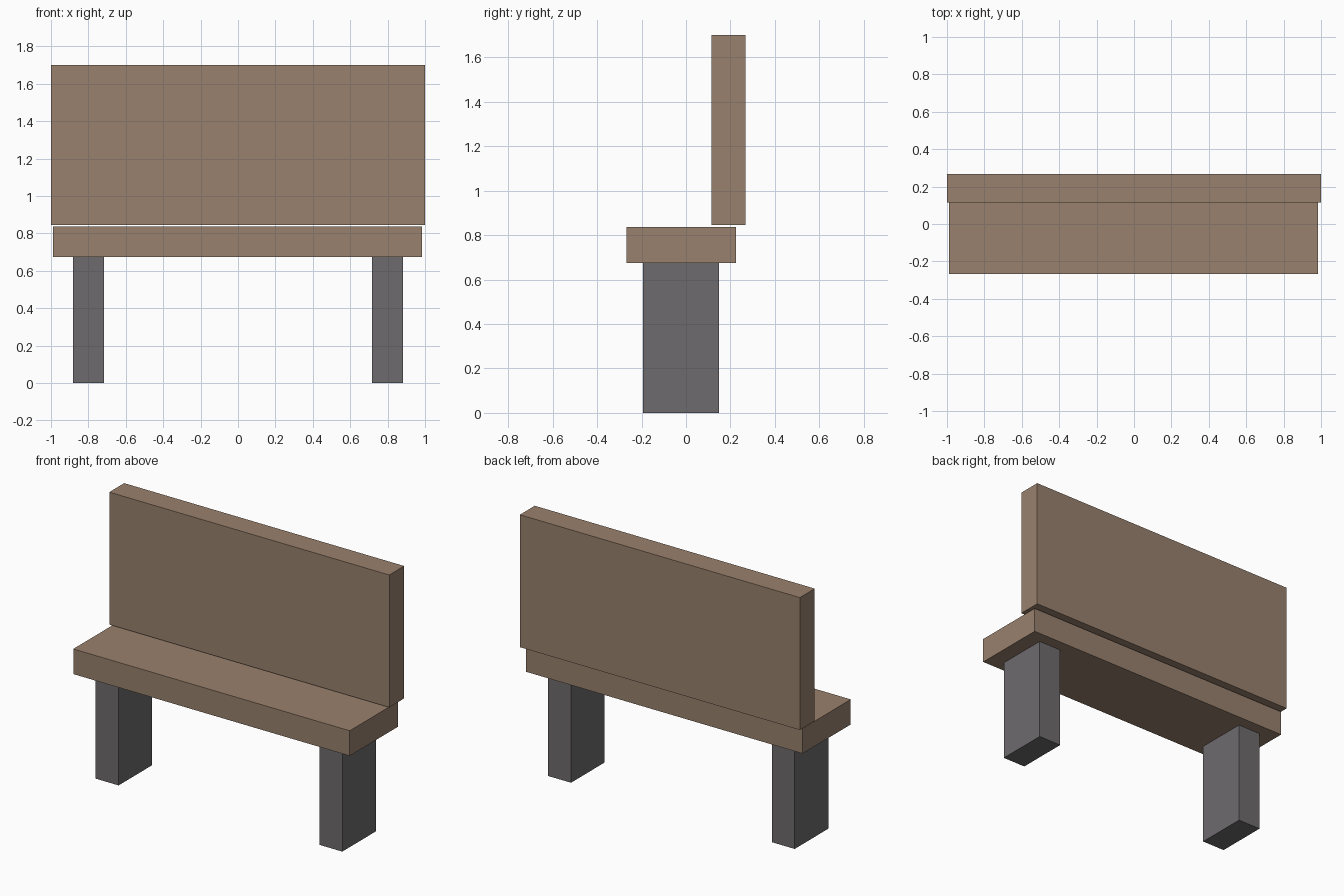
import bpy

if "Cube" in bpy.data.objects:
    bpy.data.objects.remove(bpy.data.objects["Cube"])


def material(name, color):
    mat = bpy.data.materials.new(name)
    mat.diffuse_color = (*color, 1.0)
    mat.use_nodes = True
    mat.node_tree.nodes["Principled BSDF"].inputs["Base Color"].default_value = mat.diffuse_color
    return mat


def box(name, x, y, z, mat):
    """Box spanning the (min, max) ranges on each axis."""
    spans = (x, y, z)
    bpy.ops.mesh.primitive_cube_add(size=1, location=[(a + b) / 2 for a, b in spans])
    obj = bpy.context.object
    obj.name = name
    obj.scale = [b - a for a, b in spans]
    bpy.ops.object.transform_apply(location=False, rotation=False, scale=True)
    obj.data.materials.append(mat)
    return obj


wood = material("wood", (0.32, 0.22, 0.155))
metal = material("dark_grey", (0.155, 0.147, 0.153))

# Seat plank
box("seat", (-0.99, 0.985), (-0.267, 0.225), (0.674, 0.836), wood)

# Backrest, floating just above the rear of the seat
box("backrest", (-1.0, 1.0), (0.115, 0.267), (0.845, 1.70), wood)

# Two block legs
for side, cx in (("left", -0.799), ("right", 0.799)):
    box(f"{side}_leg", (cx - 0.082, cx + 0.082), (-0.194, 0.149), (0.0, 0.674), metal)
